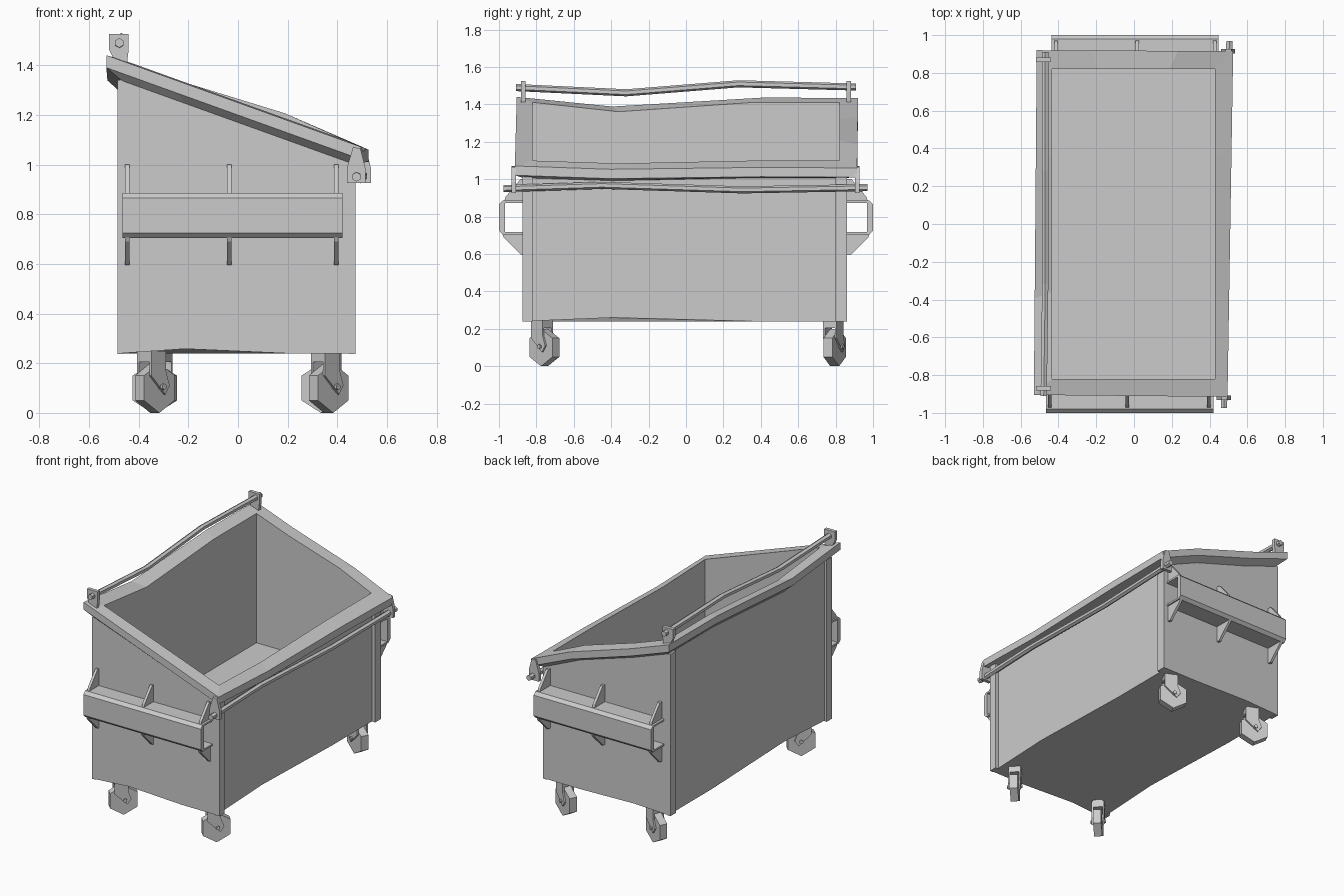
import bpy, bmesh, math
from mathutils import Vector, Matrix

if "Cube" in bpy.data.objects:
    bpy.data.objects.remove(bpy.data.objects["Cube"])


def loft(name, loops, matrix=None, caps=True):
    """Skin a list of equal-length closed loops and cap the ends."""
    bm = bmesh.new()
    rings = [[bm.verts.new(p) for p in loop] for loop in loops]
    n = len(loops[0])
    for a, b in zip(rings, rings[1:]):
        for i in range(n):
            j = (i + 1) % n
            bm.faces.new((a[i], a[j], b[j], b[i]))
    if caps:
        bm.faces.new(rings[0])
        bm.faces.new(rings[-1])
    bmesh.ops.recalc_face_normals(bm, faces=bm.faces)
    mesh = bpy.data.meshes.new(name)
    bm.to_mesh(mesh)
    bm.free()
    ob = bpy.data.objects.new(name, mesh)
    if matrix is not None:
        ob.matrix_world = matrix
    bpy.context.collection.objects.link(ob)
    return ob


def prism(name, pts, axis, a, b, matrix=None):
    """Extrude a profile along x (yz profile) or y (xz profile)."""
    def put(p, t):
        return (t, p[0], p[1]) if axis == 'x' else (p[0], t, p[1])
    return loft(name, [[put(p, a) for p in pts], [put(p, b) for p in pts]], matrix)


def box(name, x0, x1, y0, y1, z0, z1, matrix=None):
    return prism(name, [(x0, z0), (x1, z0), (x1, z1), (x0, z1)], 'y', y0, y1, matrix)


def hexagon(cx, cz, r):
    return [(cx + r * math.sin(k * math.pi / 3), cz + r * math.cos(k * math.pi / 3))
            for k in range(6)]


def rim_z(x):
    return 1.44 - 0.36 * (x + 0.53)


def ring(corners, zf, dents):
    """Four-cornered loop, two extra points per side, some of them dented in z."""
    out = []
    for i in range(4):
        a, b = Vector(corners[i]), Vector(corners[(i + 1) % 4])
        for t in (0, 0.28, 0.72):
            p = a.lerp(b, t)
            out.append((p.x, p.y, zf(p.x) + dents.get(len(out), 0)))
    return out


def rect(x0, x1, y0, y1):
    return [(x0, y0), (x1, y0), (x1, y1), (x0, y1)]


# Hollow bin with dented flange, sloping top and raised inner floor
body = rect(-0.47, 0.45, -0.873, 0.86)
outer = [(-0.53, -0.905), (0.495, -0.915), (0.525, 0.915), (-0.515, 0.92)]
inner = rect(-0.435, 0.43, -0.82, 0.82)
top = {4: -0.015, 7: 0.02, 11: -0.05}
low = {1: 0.018, 4: 0.02, 8: 0.01, 11: 0.025}
loft("bin_body", [
    ring(body, lambda x: 0.24, low),
    ring(body, lambda x: rim_z(x) - 0.08, top),
    ring(outer, lambda x: rim_z(x) - 0.05, top),
    ring(outer, rim_z, top),
    ring(inner, lambda x: rim_z(x) + 0.005, top),
    ring(inner, lambda x: 0.53, {}),
])

# Corner posts
for y0, y1 in ((-0.875, -0.82), (0.8, 0.862)):
    box("low_side_post", 0.445, 0.473, y0, y1, 0.238, 1.03)
    box("high_side_post", -0.486, -0.465, y0, y1, 0.238, 1.34)

# Lifting sleeves with gussets on both ends; the second is turned half a circle
sleeve = [(-0.86, 0.705), (-0.98, 0.705), (-1.0, 0.725), (-1.0, 0.865),
          (-0.98, 0.885), (-0.86, 0.885), (-0.86, 0.873), (-0.968, 0.873),
          (-0.968, 0.717), (-0.86, 0.717)]
upper = [(-0.86, 0.884), (-0.972, 0.884), (-0.965, 0.905), (-0.885, 1.0), (-0.86, 1.0)]
lower = [(-0.86, 0.706), (-0.982, 0.706), (-0.975, 0.69), (-0.88, 0.595), (-0.86, 0.595)]
for side, turn in (("front", 0), ("back", math.pi)):
    m = Matrix.Rotation(turn, 4, 'Z')
    dx = 0 if turn == 0 else 0.018
    prism(side + "_sleeve", sleeve, 'x', -0.465 + dx, 0.42 + dx, m)
    for x in (-0.446, -0.035, 0.395):
        prism(side + "_upper_gusset", upper, 'x', x + dx - 0.009, x + dx + 0.009, m)
        prism(side + "_lower_gusset", lower, 'x', x + dx - 0.009, x + dx + 0.009, m)


# Bent hinge rods, six-sided
def rod(name, path, r):
    loft(name, [[(px, y, pz) for px, pz in hexagon(x, z, r)] for x, y, z in path])


rod("upper_rod", [(-0.478, -0.91, 1.49), (-0.47, -0.32, 1.462),
                  (-0.47, 0.28, 1.51), (-0.47, 0.91, 1.493)], 0.019)
rod("lower_rod", [(0.477, -0.975, 0.95), (0.48, -0.45, 0.967),
                  (0.492, 0.3, 0.943), (0.505, 0.97, 0.955)], 0.019)

# Brackets holding the rods
high_plate = [(-0.48, 1.38), (-0.45, 1.38), (-0.44, 1.465), (-0.44, 1.525),
              (-0.52, 1.525), (-0.52, 1.465)]
low_plate = [(0.45, 0.925), (0.525, 0.925), (0.525, 0.985), (0.505, 1.065),
             (0.475, 1.07), (0.45, 0.985)]
for y in (-0.87, 0.87):
    prism("upper_rod_bracket", high_plate, 'y', y - 0.012, y + 0.012)
for y, dx in ((-0.92, -0.012), (0.915, 0.01)):
    prism("lower_rod_bracket", [(x + dx, z) for x, z in low_plate], 'y', y - 0.012, y + 0.012)

# Swivel casters: wheel, two fork plates, crown and axle bolt
fork = [(-0.06, 0.25), (0.025, 0.25), (0.025, 0.165), (0.045, 0.11),
        (0.02, 0.075), (-0.06, 0.15)]
for name, x, y, angle in (("front_left", -0.335, -0.757, 45), ("front_right", 0.365, -0.757, 45),
                          ("back_left", -0.335, 0.795, 155), ("back_right", 0.345, 0.795, 155)):
    m = Matrix.Translation((x, y, 0)) @ Matrix.Rotation(math.radians(angle), 4, 'Z')
    prism(name + "_wheel", hexagon(0, 0.1, 0.1), 'y', -0.026, 0.026, m)
    prism(name + "_axle", hexagon(0.005, 0.105, 0.013), 'y', -0.05, 0.05, m)
    box(name + "_crown", -0.06, 0.025, -0.03, 0.03, 0.205, 0.262, m)
    for s in (-1, 1):
        prism(name + "_fork", fork, 'y', s * 0.029, s * 0.04, m)
